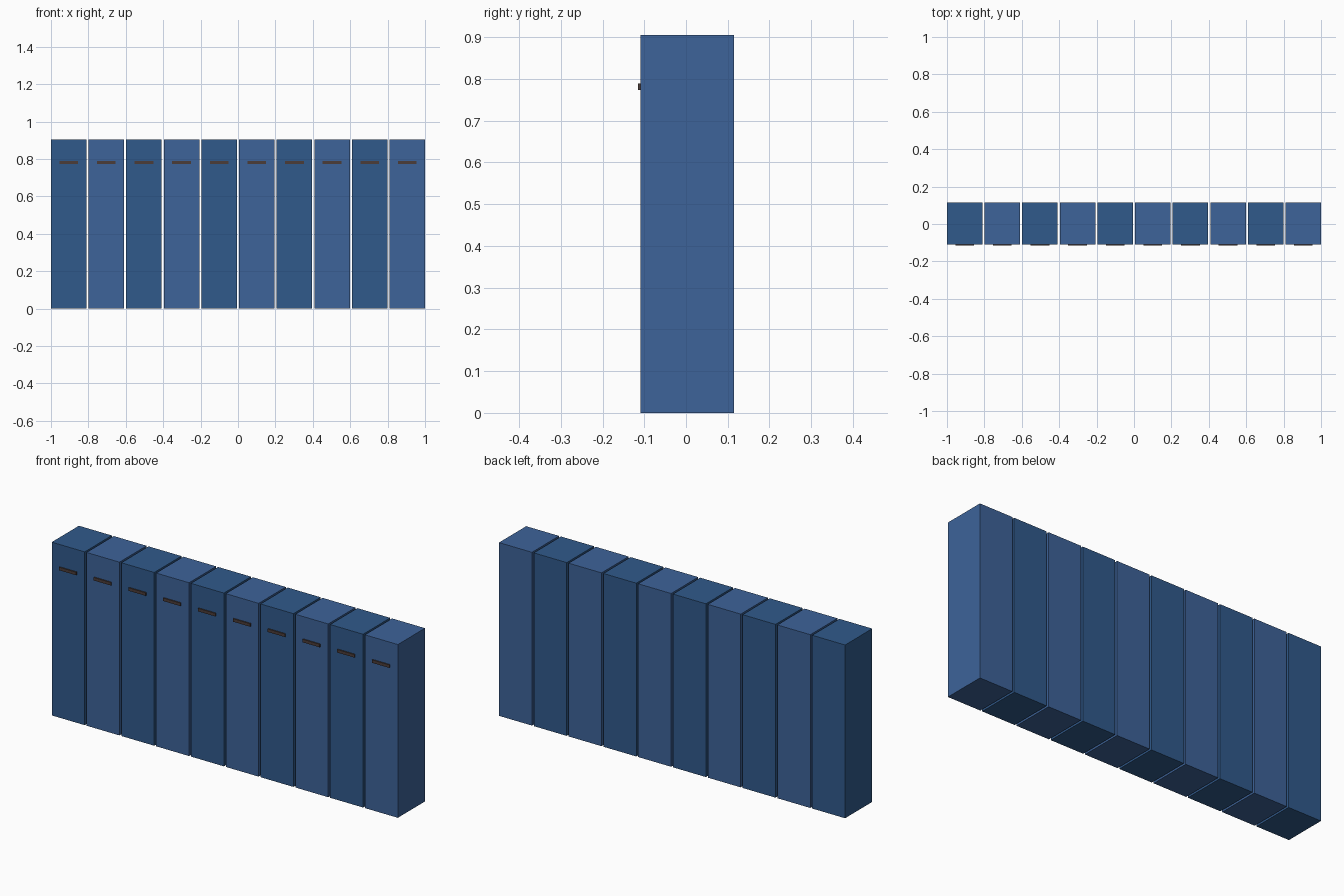
import bpy

if "Cube" in bpy.data.objects:
    bpy.data.objects.remove(bpy.data.objects["Cube"])

COUNT = 10
WIDTH, HEIGHT = 0.19, 0.905
PITCH = (2.0 - WIDTH) / (COUNT - 1)
FRONT, BACK = -0.109, 0.115


def material(name, rgb):
    m = bpy.data.materials.new(name)
    m.diffuse_color = (*rgb, 1)
    m.use_nodes = True
    m.node_tree.nodes["Principled BSDF"].inputs["Base Color"].default_value = m.diffuse_color
    return m


def box(name, lo, hi, mat):
    centre = [(a + b) / 2 for a, b in zip(lo, hi)]
    bpy.ops.mesh.primitive_cube_add(size=1, location=centre)
    ob = bpy.context.object
    ob.name = name
    ob.scale = [b - a for a, b in zip(lo, hi)]
    bpy.ops.object.transform_apply(location=False, rotation=False, scale=True)
    ob.data.materials.append(mat)
    return ob


blues = [material("dark_blue", (0.03, 0.102, 0.26)),
         material("light_blue", (0.047, 0.125, 0.32))]
brown = material("handle_brown", (0.07, 0.045, 0.04))

for i in range(COUNT):
    x = (i - (COUNT - 1) / 2) * PITCH
    # Tall narrow cabinet, alternating shade
    box(f"locker_{i + 1}", (x - WIDTH / 2, FRONT, 0),
        (x + WIDTH / 2, BACK, HEIGHT), blues[i % 2])
    # Thin horizontal pull on the front face
    box(f"handle_{i + 1}", (x - 0.05, -0.115, 0.773),
        (x + 0.05, FRONT + 0.003, 0.789), brown)
